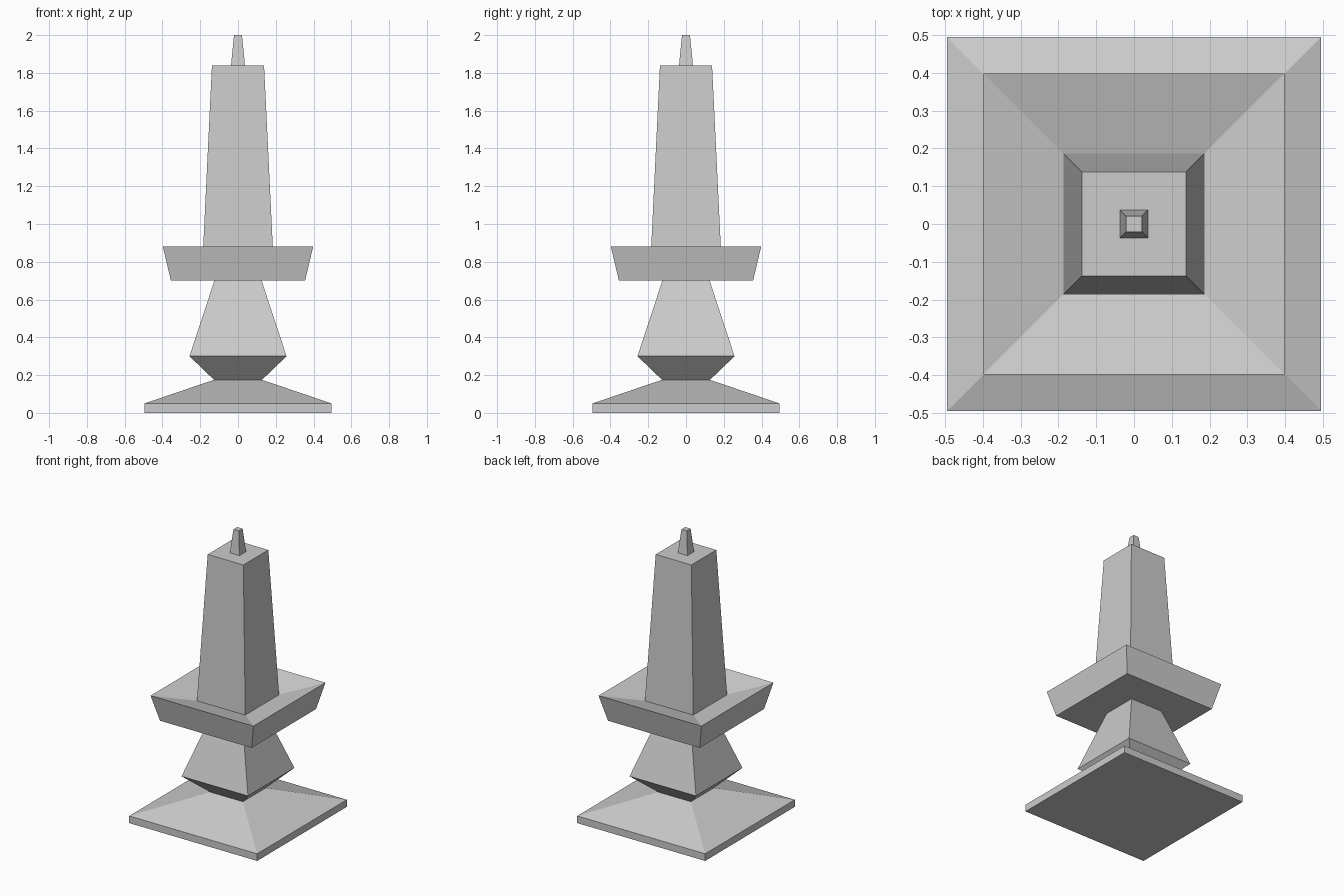
import bpy, bmesh

cube = bpy.data.objects.get("Cube")
if cube:
    bpy.data.objects.remove(cube, do_unlink=True)

# One plain grey for the whole piece
GREY = (0.604, 0.604, 0.604, 1.0)
mat = bpy.data.materials.new("stone grey")
mat.diffuse_color = GREY
mat.use_nodes = True
mat.node_tree.nodes["Principled BSDF"].inputs["Base Color"].default_value = GREY


def square_loft(name, profile):
    """Stack square rings given as (half width, height) and cap both ends."""
    bm = bmesh.new()
    rings = [[bm.verts.new((sx * h, sy * h, z))
              for sx, sy in ((-1, -1), (1, -1), (1, 1), (-1, 1))]
             for h, z in profile]
    for low, high in zip(rings, rings[1:]):
        for i in range(4):
            j = (i + 1) % 4
            bm.faces.new((low[i], low[j], high[j], high[i]))
    bm.faces.new(rings[0][::-1])
    bm.faces.new(rings[-1])
    mesh = bpy.data.meshes.new(name)
    bm.to_mesh(mesh)
    bm.free()
    mesh.materials.append(mat)
    obj = bpy.data.objects.new(name, mesh)
    bpy.context.collection.objects.link(obj)
    return obj


# Wide plinth with a shallow pyramid top
square_loft("base", [(0.495, 0.0), (0.495, 0.05), (0.127, 0.175)])
# Flared foot tapering up into the neck
square_loft("neck", [(0.127, 0.175), (0.257, 0.30), (0.125, 0.70)])
# Flaring tray with a dished top sloping in to the tower
square_loft("tray", [(0.355, 0.70), (0.398, 0.88), (0.187, 0.82)])
# Tall tapered tower
square_loft("tower", [(0.187, 0.82), (0.138, 1.838)])
# Small spike on top
square_loft("finial", [(0.037, 1.838), (0.021, 2.0)])
